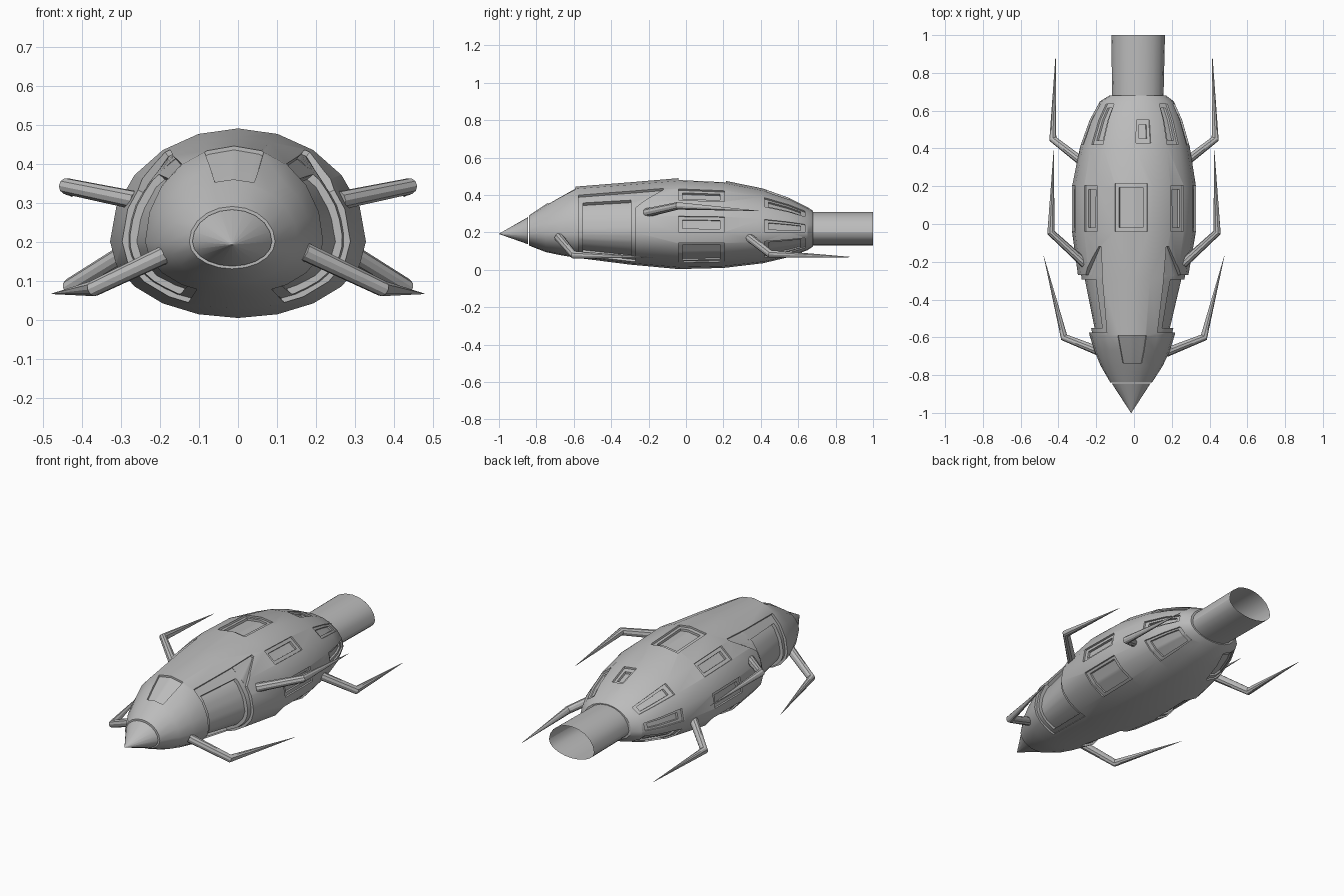
import bpy
import bmesh
import math
from mathutils import Vector

if "Cube" in bpy.data.objects:
    bpy.data.objects.remove(bpy.data.objects["Cube"], do_unlink=True)

SIDES = 20
AXIS_Z = 0.2

grey = bpy.data.materials.new("hull_grey")
grey.use_nodes = True
grey.diffuse_color = (0.5, 0.5, 0.5, 1)
grey.node_tree.nodes["Principled BSDF"].inputs["Base Color"].default_value = (0.5, 0.5, 0.5, 1)

# Hull stations: y, centre x, half width, top z, bottom z
STATIONS = [
    (-0.84, -0.015, 0.11, 0.29, 0.13),
    (-0.75, -0.012, 0.165, 0.35, 0.095),
    (-0.67, -0.01, 0.2, 0.40, 0.078),
    (-0.59, -0.01, 0.225, 0.445, 0.065),
    (-0.30, -0.005, 0.288, 0.468, 0.028),
    (-0.04, 0.0, 0.328, 0.49, 0.004),
    (0.20, 0.0, 0.328, 0.478, 0.01),
    (0.41, 0.005, 0.29, 0.435, 0.035),
    (0.55, 0.01, 0.245, 0.385, 0.068),
    (0.65, 0.015, 0.195, 0.335, 0.105),
    (0.68, 0.02, 0.15, 0.315, 0.125),
]


def section_point(station, k):
    """Corner k of an egg-shaped cross-section, counted from the left side."""
    y, cx, half, top, bottom = station
    a = 2 * math.pi * k / SIDES
    rise = top - AXIS_Z if math.sin(a) > 0 else AXIS_Z - bottom
    return Vector((cx + half * math.cos(a), y, AXIS_Z + rise * math.sin(a)))


def section(station):
    return [section_point(station, k) for k in range(SIDES)]


def station_at(y):
    for a, b in zip(STATIONS, STATIONS[1:]):
        if y <= b[0]:
            t = (y - a[0]) / (b[0] - a[0])
            return tuple(p + (q - p) * t for p, q in zip(a, b))
    return STATIONS[-1]


def surface(y, k, offset):
    """Point on the faceted hull, moved out from the axis by offset."""
    st = station_at(y)
    lo = math.floor(k)
    p = section_point(st, lo).lerp(section_point(st, lo + 1), k - lo)
    out = p - Vector((st[1], y, AXIS_Z))
    return p + out.normalized() * offset


def loft(name, rings, caps=True):
    bm = bmesh.new()
    rows = [[bm.verts.new(p) for p in ring] for ring in rings]
    n = len(rows[0])
    for a, b in zip(rows, rows[1:]):
        for i in range(n):
            j = (i + 1) % n
            bm.faces.new((a[i], a[j], b[j], b[i]))
    if caps:
        bm.faces.new(rows[0])
        bm.faces.new(rows[-1])
    bmesh.ops.recalc_face_normals(bm, faces=bm.faces)
    mesh = bpy.data.meshes.new(name)
    bm.to_mesh(mesh)
    bm.free()
    mesh.materials.append(grey)
    obj = bpy.data.objects.new(name, mesh)
    bpy.context.collection.objects.link(obj)
    return obj


def activate(obj):
    bpy.ops.object.select_all(action='DESELECT')
    obj.select_set(True)
    bpy.context.view_layer.objects.active = obj


def smooth(obj):
    activate(obj)
    bpy.ops.object.shade_smooth_by_angle(angle=math.radians(28))


hull = loft("hull", [section(s) for s in STATIONS])


def recess(y0, y1, front, back, depth):
    """Sink a patch of the hull; front and back are its side ranges at y0 and y1."""
    ys = [y0] + [s[0] for s in STATIONS if y0 < s[0] < y1] + [y1]
    steps = 14
    rings = []
    for y in ys:
        t = (y - y0) / (y1 - y0)
        lo = front[0] + (back[0] - front[0]) * t
        hi = front[1] + (back[1] - front[1]) * t
        ks = [lo + (hi - lo) * i / steps for i in range(steps + 1)]
        rings.append([surface(y, k, 0.03) for k in ks]
                     + [surface(y, k, -depth) for k in reversed(ks)])
    cutter = loft("recess_cutter", rings)
    cutter.hide_render = True
    activate(hull)
    mod = hull.modifiers.new("recess", 'BOOLEAN')
    mod.operation = 'DIFFERENCE'
    mod.solver = 'EXACT'
    mod.object = cutter
    bpy.ops.object.modifier_apply(modifier=mod.name)
    bpy.data.objects.remove(cutter, do_unlink=True)


def window(y0, y1, lo, hi, border=0.2):
    """Two-step sunken window."""
    recess(y0, y1, (lo, hi), (lo, hi), 0.01)
    m = 0.022
    recess(y0 + m, y1 - m, (lo + border, hi - border), (lo + border, hi - border), 0.022)


def both_sides(lo, hi):
    return [(lo, hi), (SIDES / 2 - hi, SIDES / 2 - lo)]


# Window bands around the middle and the rear
for y0, y1 in ((-0.04, 0.205), (0.42, 0.635)):
    for span in ((2.03, 2.97), (0.03, 0.97), (-3.1, -0.95)):
        for lo, hi in both_sides(*span):
            window(y0, y1, lo, hi)
window(-0.04, 0.215, 4.3, 6.0)
window(0.43, 0.55, 4.05, 4.95)

# Windscreen
recess(-0.735, -0.59, (4.0, 5.9), (3.9, 6.1), 0.01)

# Large side bays with a pointed notch behind
for side in (0, 1):
    def span(lo, hi):
        return both_sides(lo, hi)[side]
    recess(-0.575, -0.27, span(-3.6, 3.0), span(-3.6, 3.1), 0.014)
    recess(-0.275, -0.12, span(1.6, 3.1), span(3.0, 3.15), 0.014)
    recess(-0.55, -0.295, span(-3.2, 2.4), span(-3.2, 2.4), 0.034)
smooth(hull)

# Nose cone
nose = loft("nose_cone", [section((-0.845, -0.015, 0.102, 0.282, 0.137)),
                          [Vector((-0.015, -1, 0.192)) + (p - Vector((0, 0, AXIS_Z))) * 0.01
                           for p in section((0, 0, 0.1, 0.28, 0.13))]])
smooth(nose)

# Open exhaust tube
tail = loft("exhaust_tube", [section((0.62, 0.02, 0.135, 0.31, 0.13)),
                             section((1.0, 0.022, 0.142, 0.31, 0.13))], caps=False)
smooth(tail)

# Legs: a strut out to the elbow, then a spike sweeping back
LEGS = {
    "front": ((0.17, -0.68, 0.175), (0.37, -0.60, 0.08), (0.478, -0.17, 0.066)),
    "middle": ((0.26, -0.21, 0.305), (0.44, -0.045, 0.342), (0.425, 0.39, 0.315)),
    "rear": ((0.25, 0.31, 0.195), (0.43, 0.45, 0.085), (0.415, 0.89, 0.068)),
}
for place, points in LEGS.items():
    for side, sign in (("left", 1), ("right", -1)):
        name = side + "_" + place + "_leg"
        curve = bpy.data.curves.new(name, 'CURVE')
        curve.dimensions = '3D'
        curve.bevel_depth = 0.022
        curve.bevel_resolution = 3
        curve.use_fill_caps = True
        spline = curve.splines.new('POLY')
        spline.points.add(len(points) - 1)
        for pt, co, r in zip(spline.points, points, (1.1, 0.95, 0.03)):
            pt.co = (sign * co[0], co[1], co[2], 1)
            pt.radius = r
        curve.materials.append(grey)
        leg = bpy.data.objects.new(name, curve)
        bpy.context.collection.objects.link(leg)
        activate(leg)
        bpy.ops.object.convert(target='MESH')
        smooth(bpy.context.view_layer.objects.active)
